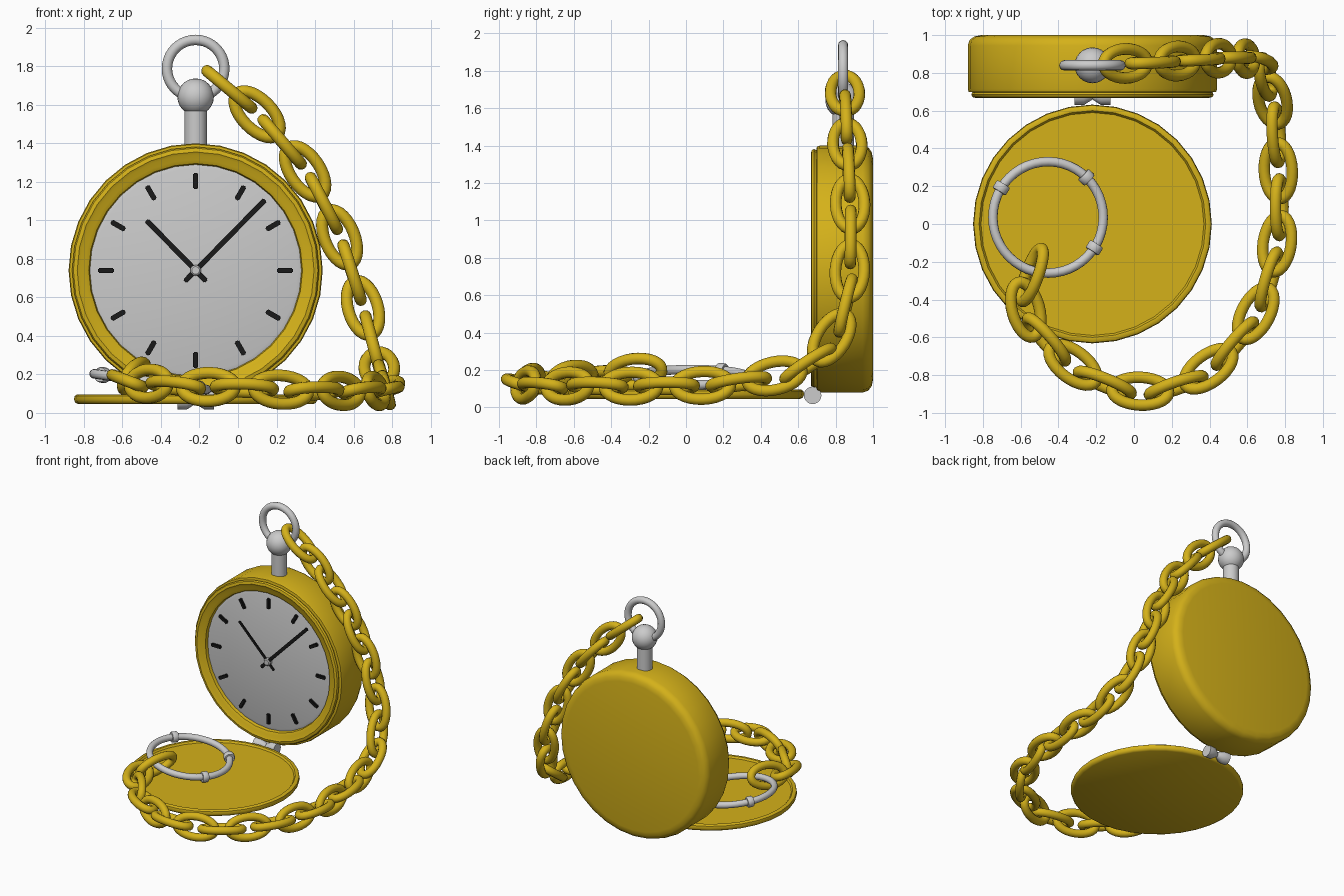
import bpy, bmesh, math
from mathutils import Vector, Matrix

if "Cube" in bpy.data.objects:
    bpy.data.objects.remove(bpy.data.objects["Cube"])

def material(name, color):
    m = bpy.data.materials.new(name)
    m.diffuse_color = color
    m.use_nodes = True
    m.node_tree.nodes["Principled BSDF"].inputs["Base Color"].default_value = m.diffuse_color
    return m

GOLD = material("gold", (0.66, 0.44, 0.01, 1))
BLACK = material("black", (0.01, 0.01, 0.01, 1))

def make_mesh(name, bm, mat=None, angle=40):
    bmesh.ops.recalc_face_normals(bm, faces=bm.faces)
    me = bpy.data.meshes.new(name)
    bm.to_mesh(me)
    bm.free()
    me.polygons.foreach_set("use_smooth", [True] * len(me.polygons))
    me.set_sharp_from_angle(angle=math.radians(angle))
    if mat:
        me.materials.append(mat)
    return me

def place(name, me, matrix):
    ob = bpy.data.objects.new(name, me)
    bpy.context.collection.objects.link(ob)
    ob.matrix_world = matrix
    return ob

def lathe(name, profile, matrix, mat=None, segs=32, angle=40):
    """Revolve (radius, height) points about local z."""
    bm = bmesh.new()
    vs = [bm.verts.new((r, 0, h)) for r, h in profile]
    es = [bm.edges.new(p) for p in zip(vs, vs[1:])]
    bmesh.ops.spin(bm, geom=vs + es, cent=(0, 0, 0), axis=(0, 0, 1),
                   angle=2 * math.pi, steps=segs)
    bmesh.ops.remove_doubles(bm, verts=bm.verts, dist=1e-5)
    return place(name, make_mesh(name, bm, mat, angle), matrix)

def oval_ring(name, a, b, r, segs, sides, mat=None):
    """Round wire swept around an ellipse in the local xy plane."""
    bm = bmesh.new()
    rings = []
    for i in range(segs):
        t = 2 * math.pi * i / segs
        c = Vector((a * math.cos(t), b * math.sin(t), 0))
        n = Vector((b * math.cos(t), a * math.sin(t), 0)).normalized()
        rings.append([bm.verts.new(c + n * r * math.cos(u) + Vector((0, 0, r * math.sin(u))))
                      for u in (2 * math.pi * k / sides for k in range(sides))])
    for i in range(segs):
        p, q = rings[i], rings[(i + 1) % segs]
        for k in range(sides):
            m = (k + 1) % sides
            bm.faces.new((p[k], q[k], q[m], p[m]))
    return make_mesh(name, bm, mat, 80)

def box(name, size, matrix, mat):
    bm = bmesh.new()
    bmesh.ops.create_cube(bm, size=1, matrix=Matrix.Diagonal((*size, 1)))
    bmesh.ops.bevel(bm, geom=bm.edges[:], offset=0.005, segments=2, affect='EDGES')
    return place(name, make_mesh(name, bm, mat), matrix)

T = Matrix.Translation
def R(deg, axis):
    return Matrix.Rotation(math.radians(deg), 4, axis)

CX, CZ = -0.22, 0.74
# local z of the case points to +y
case_m = T((CX, 0, CZ)) @ R(-90, 'X')

# watch case, bezel and dial
lathe("watch_case", [(0, 1.0), (0.59, 1.0), (0.625, 0.993), (0.65, 0.975), (0.66, 0.945),
                     (0.66, 0.715), (0.655, 0.7), (0.635, 0.697), (0.642, 0.685), (0.635, 0.672),
                     (0.615, 0.667), (0.60, 0.675), (0.575, 0.68), (0.555, 0.69),
                     (0.548, 0.72), (0, 0.72)], case_m, GOLD)
lathe("dial", [(0, 0.708), (0.53, 0.708), (0.55, 0.714), (0.55, 0.73), (0, 0.73)], case_m)

# hour markers, hands and centre pin
for i in range(12):
    box("hour_marker", (0.027, 0.022, 0.083),
        T((CX, 0.702, CZ)) @ R(30 * i, 'Y') @ T((0, 0, 0.465)), BLACK)
for name, deg, length, y in (("hour_hand", -44.5, 0.365, 0.694), ("minute_hand", 44.5, 0.515, 0.686)):
    box(name, (0.027, 0.01, length + 0.08),
        T((CX, y, CZ)) @ R(deg, 'Y') @ T((0, 0, (length - 0.08) / 2)), BLACK)
lathe("hand_pin", [(0, 0.675), (0.02, 0.675), (0.028, 0.682), (0.028, 0.715), (0, 0.715)],
      case_m, segs=16)

# stem, crown ball and bow
lathe("stem", [(0, 1.37), (0.058, 1.37), (0.058, 1.62), (0, 1.62)], T((CX, 0.84, 0)))
ball = [(0.095 * math.sin(math.pi * k / 12), -0.095 * math.cos(math.pi * k / 12)) for k in range(13)]
lathe("crown_ball", ball, T((CX, 0.84, 1.642)), segs=24)
place("bow_ring", oval_ring("bow_ring", 0.149, 0.149, 0.027, 40, 12),
      T((CX, 0.84, 1.788)) @ R(90, 'X'))

# lid and hinge
lathe("lid", [(0, 0.045), (0.61, 0.045), (0.625, 0.053), (0.632, 0.07), (0.628, 0.088),
              (0.615, 0.096), (0.60, 0.094), (0.59, 0.08), (0, 0.08)], T((CX, 0, 0)), GOLD)
lathe("hinge", [(0, -0.095), (0.047, -0.095), (0.047, -0.045), (0.018, 0), (0.047, 0.045),
                (0.047, 0.095), (0, 0.095)], T((CX, 0.677, 0.065)) @ R(90, 'Y'), segs=20)

# clasp ring leaning on the lid, with three collars
clasp_m = T((-0.455, 0.035, 0.162)) @ R(8, 'Y')
place("clasp_ring", oval_ring("clasp_ring", 0.295, 0.295, 0.025, 48, 12), clasp_m)
for deg in (46, 148, -33):
    lathe("clasp_collar", [(0.02, -0.023), (0.037, -0.023), (0.041, -0.017), (0.041, 0.017),
                           (0.037, 0.023), (0.02, 0.023)],
          clasp_m @ R(deg, 'Z') @ T((0.295, 0, 0)) @ R(90, 'X'), segs=16)

# chain path, smoothed and resampled at equal distances
pts = [Vector(p) for p in (
    (-0.045, 0.85, 1.68), (0.10, 0.855, 1.55), (0.345, 0.87, 1.26), (0.52, 0.88, 0.93),
    (0.64, 0.86, 0.575), (0.70, 0.77, 0.36), (0.74, 0.61, 0.21), (0.765, 0.24, 0.13),
    (0.755, -0.12, 0.115), (0.63, -0.50, 0.115), (0.36, -0.79, 0.115), (0.03, -0.885, 0.13),
    (-0.31, -0.755, 0.14), (-0.57, -0.46, 0.165), (-0.54, -0.27, 0.19))]
ext = [2 * pts[0] - pts[1]] + pts + [2 * pts[-1] - pts[-2]]
fine = []
for a, b, c, d in zip(ext, ext[1:], ext[2:], ext[3:]):
    for k in range(30):
        t = k / 30
        fine.append(0.5 * (2 * b + (c - a) * t + (2 * a - 5 * b + 4 * c - d) * t * t
                           + (3 * b - a - 3 * c + d) * t ** 3))
fine.append(pts[-1])
dist = [0.0]
for a, b in zip(fine, fine[1:]):
    dist.append(dist[-1] + (b - a).length)

def at(s):
    s = min(max(s, 0), dist[-1])
    i = next(k for k in range(1, len(dist)) if dist[k] >= s)
    return fine[i - 1].lerp(fine[i], (s - dist[i - 1]) / (dist[i] - dist[i - 1]))

# chain links, every second one turned a quarter
link = oval_ring("chain_link", 0.15, 0.077, 0.031, 28, 12, GOLD)
N = 25
normal, prev = Vector((0, 1, 0)), None
for i in range(N):
    s = dist[-1] * i / (N - 1)
    tan = (at(s + 0.1) - at(s - 0.1)).normalized()
    if prev:
        normal = prev.rotation_difference(tan) @ normal
    prev = tan
    normal = (normal - tan * normal.dot(tan)).normalized()
    side = normal.cross(tan)
    y, z = (side, normal) if i % 2 else (normal, -side)
    place("chain_link", link, T(at(s)) @ Matrix((tan, y, z)).transposed().to_4x4())
